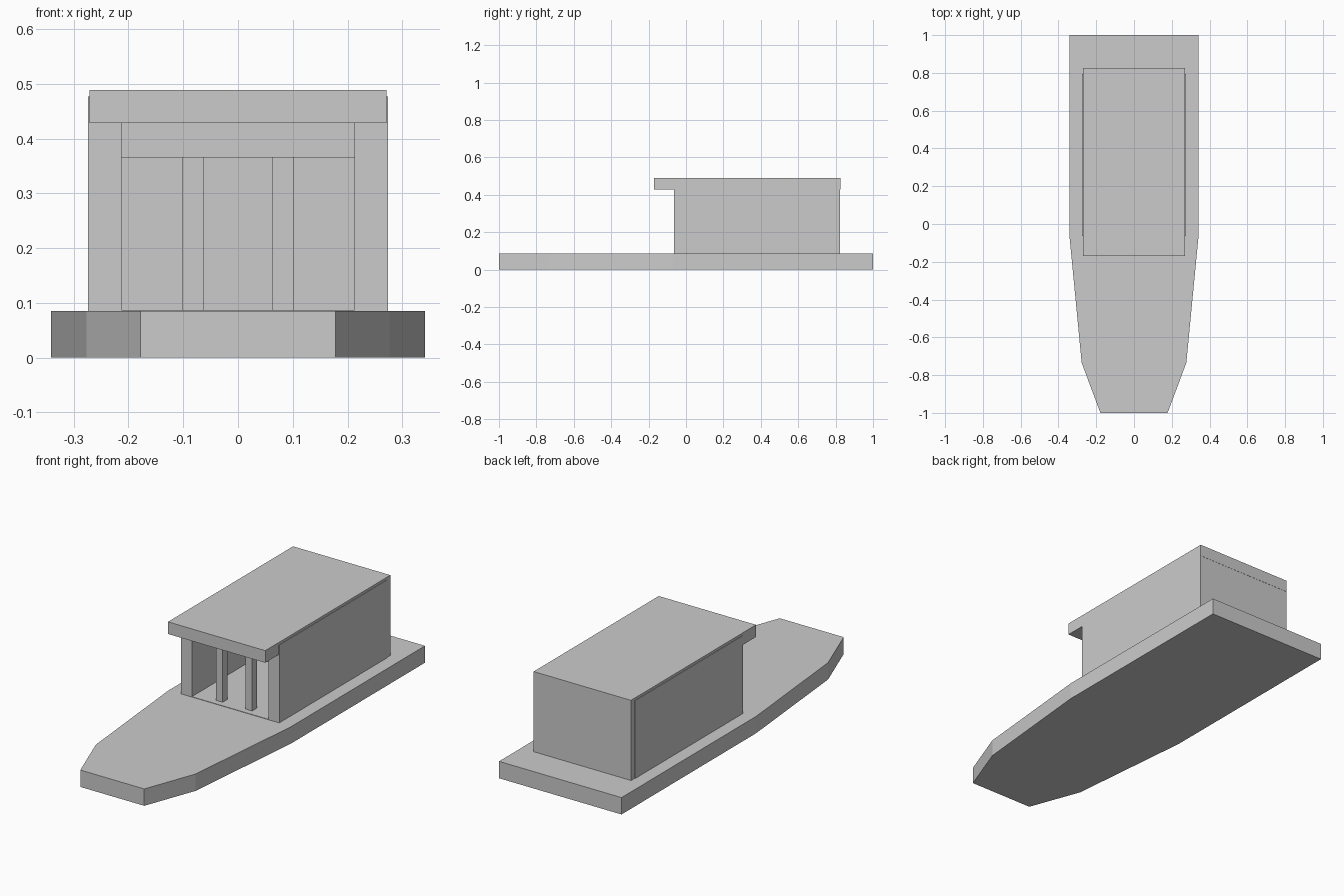
import bpy, bmesh

if "Cube" in bpy.data.objects:
    bpy.data.objects.remove(bpy.data.objects["Cube"])


def prism(name, outline, z0, z1):
    """Extrude a plan outline from z0 to z1."""
    bm = bmesh.new()
    face = bm.faces.new([bm.verts.new((x, y, z0)) for x, y in outline])
    ext = bmesh.ops.extrude_face_region(bm, geom=[face])
    for v in ext["geom"]:
        if isinstance(v, bmesh.types.BMVert):
            v.co.z = z1
    bmesh.ops.recalc_face_normals(bm, faces=bm.faces)
    mesh = bpy.data.meshes.new(name)
    bm.to_mesh(mesh)
    bm.free()
    obj = bpy.data.objects.new(name, mesh)
    bpy.context.collection.objects.link(obj)
    return obj


def box(name, x, y, z):
    """Box from (min, max) ranges."""
    return prism(name, [(x[0], y[0]), (x[1], y[0]), (x[1], y[1]), (x[0], y[1])], *z)


DECK = 0.085      # top of the hull
FRONT = -0.063    # front of the cabin
BACK = 0.825      # back of the cabin

# Flat hull with a tapered bow
half = [(0.178, -1), (0.277, -0.735), (0.341, -0.07), (0.341, 1)]
prism("hull", half + [(-x, y) for x, y in reversed(half)], 0, DECK)

# Cabin floor, back wall and overhanging roof
box("cabin_floor", (-0.213, 0.213), (FRONT, 0.79), (DECK - 0.01, DECK + 0.002))
box("back_wall", (-0.271, 0.271), (0.795, BACK - 0.001), (DECK, 0.477))
box("roof", (-0.271, 0.271), (-0.17, BACK), (0.428, 0.489))

# Beam over the open front
box("front_beam", (-0.213, 0.213), (-0.045, 0.015), (0.365, 0.43))

# Mirrored side walls and front posts
for side, s in (("left", -1), ("right", 1)):
    box(side + "_wall", sorted((s * 0.213, s * 0.274)), (FRONT, 0.795), (DECK, 0.477))
    box(side + "_post", sorted((s * 0.063, s * 0.101)), (-0.032, 0.006), (DECK, 0.366))
